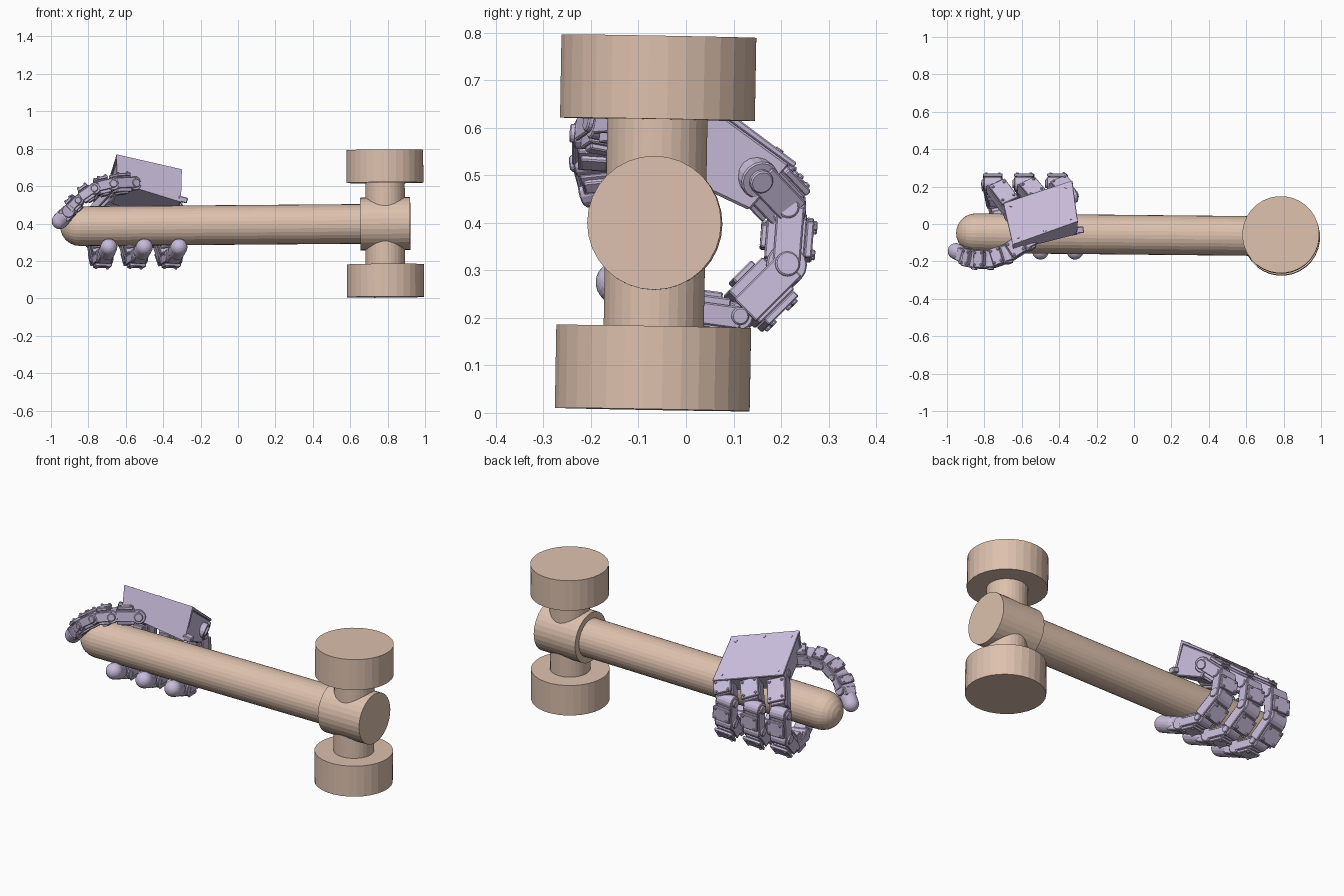
import bpy, bmesh, math
from mathutils import Vector as V, Matrix

if "Cube" in bpy.data.objects:
    bpy.data.objects.remove(bpy.data.objects["Cube"])


def material(name, rgb):
    m = bpy.data.materials.new(name)
    m.diffuse_color = (*rgb, 1)
    m.use_nodes = True
    m.node_tree.nodes["Principled BSDF"].inputs["Base Color"].default_value = m.diffuse_color
    return m


TAN = material("tan", (0.72, 0.53, 0.42))
LILAC = material("lilac", (0.58, 0.50, 0.70))


def finish(name, bm, mat, bevel=0):
    bmesh.ops.recalc_face_normals(bm, faces=bm.faces)
    me = bpy.data.meshes.new(name)
    bm.to_mesh(me)
    bm.free()
    ob = bpy.data.objects.new(name, me)
    bpy.context.collection.objects.link(ob)
    me.materials.append(mat)
    if bevel:
        mod = ob.modifiers.new("edges", 'BEVEL')
        mod.width, mod.segments = bevel, 1
        mod.limit_method = 'ANGLE'
    return ob


def frame(p, q, side):
    """Local frame at p: z runs to q, x follows side, y points outward."""
    w = (q - p).normalized()
    u = (side - w * side.dot(w)).normalized()
    v = w.cross(u)
    m = Matrix((u, v, w)).transposed().to_4x4()
    m.translation = p
    return m


def lathe(name, profile, p, q, mat, seg=32):
    """Turn (radius, height) points round the axis p to q."""
    bm = bmesh.new()
    m = frame(p, q, V((0.1, 1, 0)))
    rings = []
    for r, h in profile:
        n = 1 if r == 0 else seg
        rings.append([bm.verts.new(m @ V((r * math.cos(2 * math.pi * i / n),
                                          r * math.sin(2 * math.pi * i / n), h))) for i in range(n)])
    for a, b in zip(rings, rings[1:]):
        for i in range(seg):
            j = (i + 1) % seg
            f = [a[i % len(a)], a[j % len(a)], b[j % len(b)], b[i % len(b)]]
            bm.faces.new(list(dict.fromkeys(f)))
    return finish(name, bm, mat)


def box(bm, m, size, at):
    bmesh.ops.create_cube(bm, size=1, matrix=m @ Matrix.Translation(at) @ Matrix.Diagonal((*size, 1)))


def cyl(bm, m, r, depth, at, axis='Z', seg=16):
    rot = {'X': Matrix.Rotation(math.pi / 2, 4, 'Y'), 'Y': Matrix.Rotation(math.pi / 2, 4, 'X'),
           'Z': Matrix.Identity(4)}[axis]
    bmesh.ops.create_cone(bm, cap_ends=True, segments=seg, radius1=r, radius2=r, depth=depth,
                          matrix=m @ Matrix.Translation(at) @ rot)


def hexa(name, corners, bevel=0):
    """Block from four top corners followed by four bottom corners."""
    bm = bmesh.new()
    vs = [bm.verts.new(c) for c in corners]
    for f in ((0, 1, 2, 3), (7, 6, 5, 4), (0, 4, 5, 1), (1, 5, 6, 2), (2, 6, 7, 3), (3, 7, 4, 0)):
        bm.faces.new([vs[i] for i in f])
    return finish(name, bm, LILAC, bevel)


def link(name, p, q, side, w=0.095, t=0.095):
    """One finger segment: motor, side brackets, outer cover, hinge and screws."""
    m, L = frame(p, q, side), (q - p).length
    bm = bmesh.new()
    box(bm, m, (w * 0.74, t * 0.8, L * 0.72), (0, 0, L * 0.52))
    box(bm, m, (w, 0.016, L * 0.62), (0, t * 0.47, L * 0.52))
    box(bm, m, (w * 0.6, 0.014, L * 0.4), (0, -t * 0.44, L * 0.5))
    cyl(bm, m, t * 0.36, w * 0.9, (0, 0, 0), 'X')
    for s in (-1, 1):
        box(bm, m, (0.011, t * 0.55, L * 0.95), (s * w * 0.45, t * 0.05, L * 0.45))
        cyl(bm, m, t * 0.22, 0.014, (s * w * 0.5, 0, 0), 'X')
        for k in (0.3, 0.74):
            cyl(bm, m, 0.008, 0.01, (s * w * 0.34, t * 0.47 + 0.01, L * k), 'Y', 8)
    return finish(name, bm, LILAC, 0.004)


def fingertip(name, p, q, side, r=0.045):
    """Bracket ending in a rounded pad whose centre is q."""
    L = (q - p).length
    prof = [(0, L * 0.35), (r * 0.8, L * 0.35), (r, L * 0.5)]
    prof += [(r * math.cos(a * math.pi / 12), L + r * math.sin(a * math.pi / 12)) for a in range(6)]
    lathe(name + "_pad", prof + [(0, L + r)], p, q, LILAC, 20)
    bm, m = bmesh.new(), frame(p, q, side)
    box(bm, m, (0.07, 0.075, L * 0.5), (0, 0, L * 0.3))
    cyl(bm, m, 0.036, 0.09, (0, 0, 0), 'X')
    finish(name + "_mount", bm, LILAC, 0.004)


# hammer handle with a domed butt
butt, collar_end = V((-0.845, -0.049, 0.386)), V((0.92, -0.067, 0.4))
R = 0.106
dome = [(0, -R)] + [(R * math.cos(a), -R * math.sin(a)) for a in
                    [math.radians(d) for d in (75, 60, 45, 30, 15, 0)]]
lathe("handle", dome + [(R, 1.55), (0, 1.55)], butt, collar_end, TAN)
c0 = butt.lerp(collar_end, 1.5 / 1.765)
lathe("head_collar", [(0, 0), (0.141, 0), (0.141, 0.266), (0, 0.266)], c0, collar_end, TAN)

# vertical neck and two striking faces
low, high = V((0.789, -0.071, 0.007)), V((0.785, -0.057, 0.793))
lathe("head_neck", [(0, 0.1), (R, 0.1), (R, 0.7), (0, 0.7)], low, high, TAN)
for name, h in (("lower_head", 0), ("upper_head", 0.611)):
    lathe(name, [(0, h), (0.206, h), (0.206, h + 0.175), (0, h + 0.175)], low, high, TAN)

# palm body and its back plate
top = [V((-0.70, 0.112, 0.61)), V((-0.33, 0.235, 0.525)), V((-0.30, 0.015, 0.69)), V((-0.65, -0.11, 0.77))]
bot = [V((-0.675, 0.035, 0.50)), V((-0.325, 0.135, 0.425)), V((-0.305, -0.055, 0.515)), V((-0.645, -0.14, 0.62))]
hexa("palm_body", [t.lerp(b, 0.08) * 0.96 + sum(top, V()) / 4 * 0.04 for t, b in zip(top, bot)] + bot, 0.006)
hexa("back_plate", top + [t.lerp(b, 0.09) for t, b in zip(top, bot)], 0.003)
hexa("side_plate", [top[3], top[2], top[2].lerp(top[1], 0.06), top[3].lerp(top[0], 0.06),
                    bot[3], bot[2], bot[2].lerp(bot[1], 0.06), bot[3].lerp(bot[0], 0.06)])

# plate screws and the wrist plug
bm = bmesh.new()
pm = frame(top[3], top[2], top[0] - top[3])
nz = (top[0] - top[3]).cross(top[2] - top[3]).normalized()
for a, b in ((0.1, 0.12), (0.9, 0.12), (0.1, 0.88), (0.9, 0.88), (0.5, 0.06)):
    pt = top[3].lerp(top[2], a).lerp(top[0].lerp(top[1], a), b)
    cyl(bm, frame(pt, pt + nz, V((1, 0, 0))), 0.009, 0.006, (0, 0, 0), seg=10)
finish("plate_screws", bm, LILAC)
bm = bmesh.new()
wm = frame(V((-0.32, -0.035, 0.535)), V((-0.27, -0.03, 0.522)), V((0, 1, 0)))
box(bm, wm, (0.035, 0.03, 0.05), (0, 0, 0.025))
finish("wrist_plug", bm, LILAC, 0.004)

# three fingers curling behind and under the handle
side = V((-1, 0, 0))
edge_a, edge_b = (top[0] + bot[0]) / 2, (top[1] + bot[1]) / 2
for i, (t, xk, xm, xt) in enumerate(((0.1, -0.755, -0.735, -0.69), (0.5, -0.59, -0.555, -0.50),
                                     (0.88, -0.415, -0.37, -0.315)), 1):
    n = "finger_%d_" % i
    lift = 0.02 * (1 - t)
    p0 = edge_a.lerp(edge_b, t) + V((0.015, -0.03, 0.02))
    p1 = V((xk, 0.215, 0.425 + lift))
    p2 = V(((xk + xm) / 2 - 0.01, 0.205, 0.305))
    p3 = V((xm, 0.105, 0.205))
    p4 = V((xm * 0.55 + xt * 0.45, -0.02, 0.222))
    p5 = V((xt, -0.145, 0.274))
    link(n + "base", p0, p1, side, 0.1, 0.115)
    link(n + "upper", p1, p2, side, 0.105, 0.105)
    link(n + "middle", p2, p3, side, 0.105, 0.12)
    link(n + "lower", p3, p4, side, 0.09, 0.085)
    fingertip(n + "tip", p4, p5, side)

# thumb reaching past the butt of the handle
th = [V(c) for c in ((-0.57, -0.09, 0.61), (-0.68, -0.16, 0.605), (-0.765, -0.19, 0.585),
                     (-0.845, -0.19, 0.53), (-0.895, -0.175, 0.475), (-0.953, -0.145, 0.413))]
side = V((0, -1, 0.1))
for k, n in enumerate(("base", "upper", "middle", "lower")):
    link("thumb_" + n, th[k], th[k + 1], side, 0.095, 0.105 - 0.008 * k)
fingertip("thumb_tip", th[4], th[5], side, 0.043)
